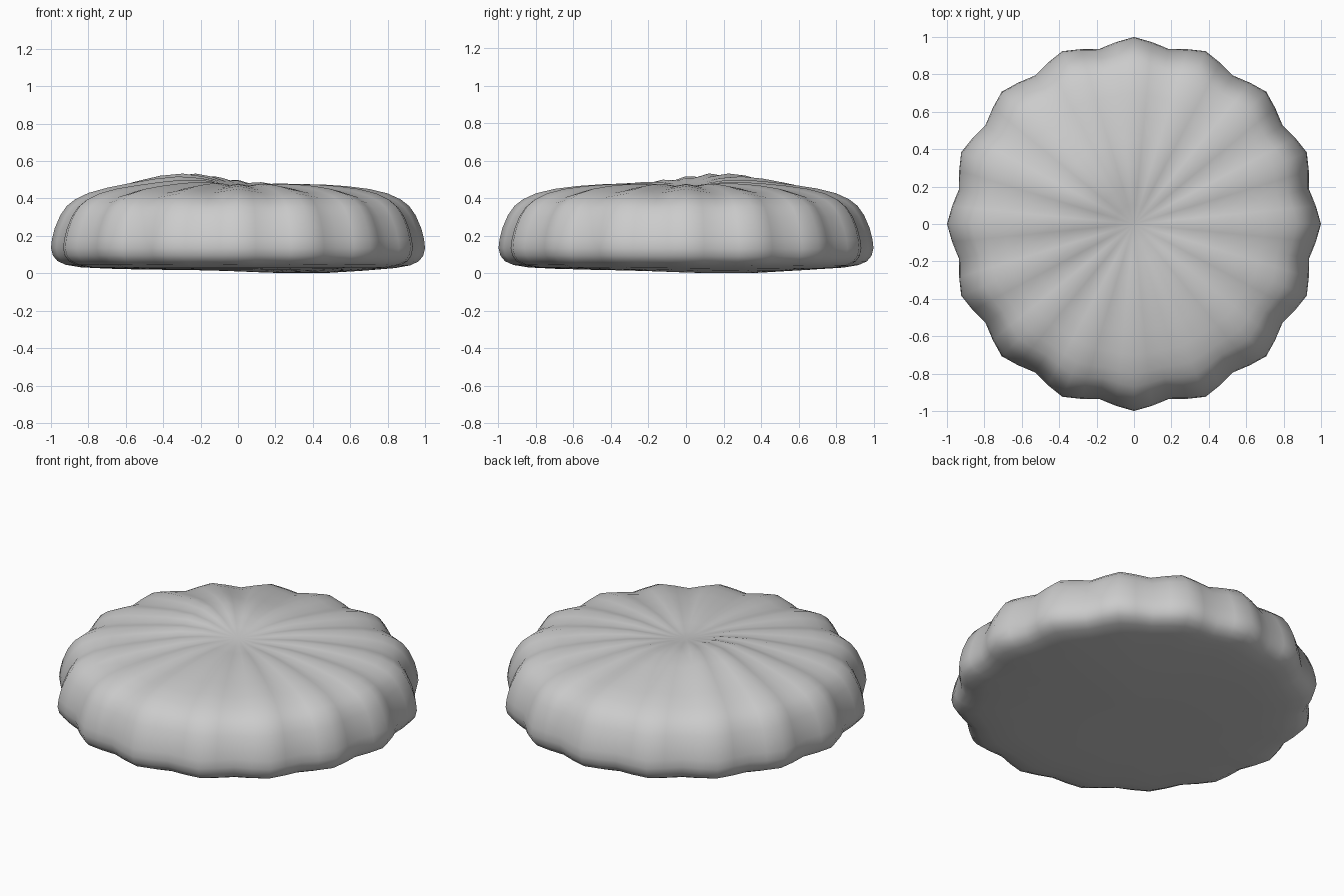
import bpy, bmesh
from math import sin, cos, pi, exp

if "Cube" in bpy.data.objects:
    bpy.data.objects.remove(bpy.data.objects["Cube"])

LOBES, SEG = 16, 64

# Half profile: radius, height, scallop depth in radius, groove depth in height
PROFILE = [
    (0.10, 0.462, 0.00, 0.000), (0.20, 0.472, 0.00, 0.006),
    (0.32, 0.478, 0.00, 0.012), (0.45, 0.475, 0.00, 0.017),
    (0.58, 0.466, 0.01, 0.020), (0.70, 0.451, 0.01, 0.022),
    (0.80, 0.427, 0.02, 0.022), (0.87, 0.395, 0.03, 0.020),
    (0.915, 0.36, 0.04, 0.016), (0.95, 0.31, 0.045, 0.010),
    (0.98, 0.24, 0.047, 0.004), (0.995, 0.18, 0.047, 0.0),
    (1.00, 0.135, 0.046, 0.0), (0.99, 0.095, 0.044, 0.0),
    (0.965, 0.065, 0.04, 0.0), (0.92, 0.045, 0.032, 0.0),
    (0.84, 0.032, 0.02, 0.0), (0.70, 0.025, 0.01, 0.0),
    (0.50, 0.020, 0.00, 0.0), (0.25, 0.020, 0.00, 0.0),
]


def blob(x, y, cx, cy, s):
    return exp(-((x - cx) ** 2 + (y - cy) ** 2) / (2 * s * s))


def shaped(x, y, z, upper):
    # off-centre swell on top, slight sag underneath
    if upper:
        return z + 0.058 * blob(x, y, -0.27, 0.18, 0.22) - 0.01 * blob(x, y, 0.05, 0, 0.15)
    return z - 0.02 * blob(x, y, 0.35, 0.2, 0.3)


bm = bmesh.new()
rings = []
for i, (r, z, scallop, groove) in enumerate(PROFILE):
    ring = []
    for k in range(SEG):
        a = 2 * pi * k / SEG
        valley = 0.5 - 0.5 * cos(LOBES * a)
        rr = r - scallop * valley
        x, y = rr * cos(a), rr * sin(a)
        ring.append(bm.verts.new((x, y, shaped(x, y, z - groove * valley, i < 12))))
    rings.append(ring)

# Side skin
for lo, hi in zip(rings[1:], rings):
    for k in range(SEG):
        n = (k + 1) % SEG
        bm.faces.new((hi[k], lo[k], lo[n], hi[n]))

# Top and bottom centres
top = bm.verts.new((0, 0, shaped(0, 0, 0.458, True)))
bottom = bm.verts.new((0, 0, shaped(0, 0, 0.02, False)))
for k in range(SEG):
    n = (k + 1) % SEG
    bm.faces.new((top, rings[0][k], rings[0][n]))
    bm.faces.new((bottom, rings[-1][n], rings[-1][k]))
bmesh.ops.recalc_face_normals(bm, faces=bm.faces[:])
for f in bm.faces:
    f.smooth = True

mesh = bpy.data.meshes.new("scalloped_cushion")
bm.to_mesh(mesh)
bm.free()
bpy.context.collection.objects.link(bpy.data.objects.new("scalloped_cushion", mesh))
